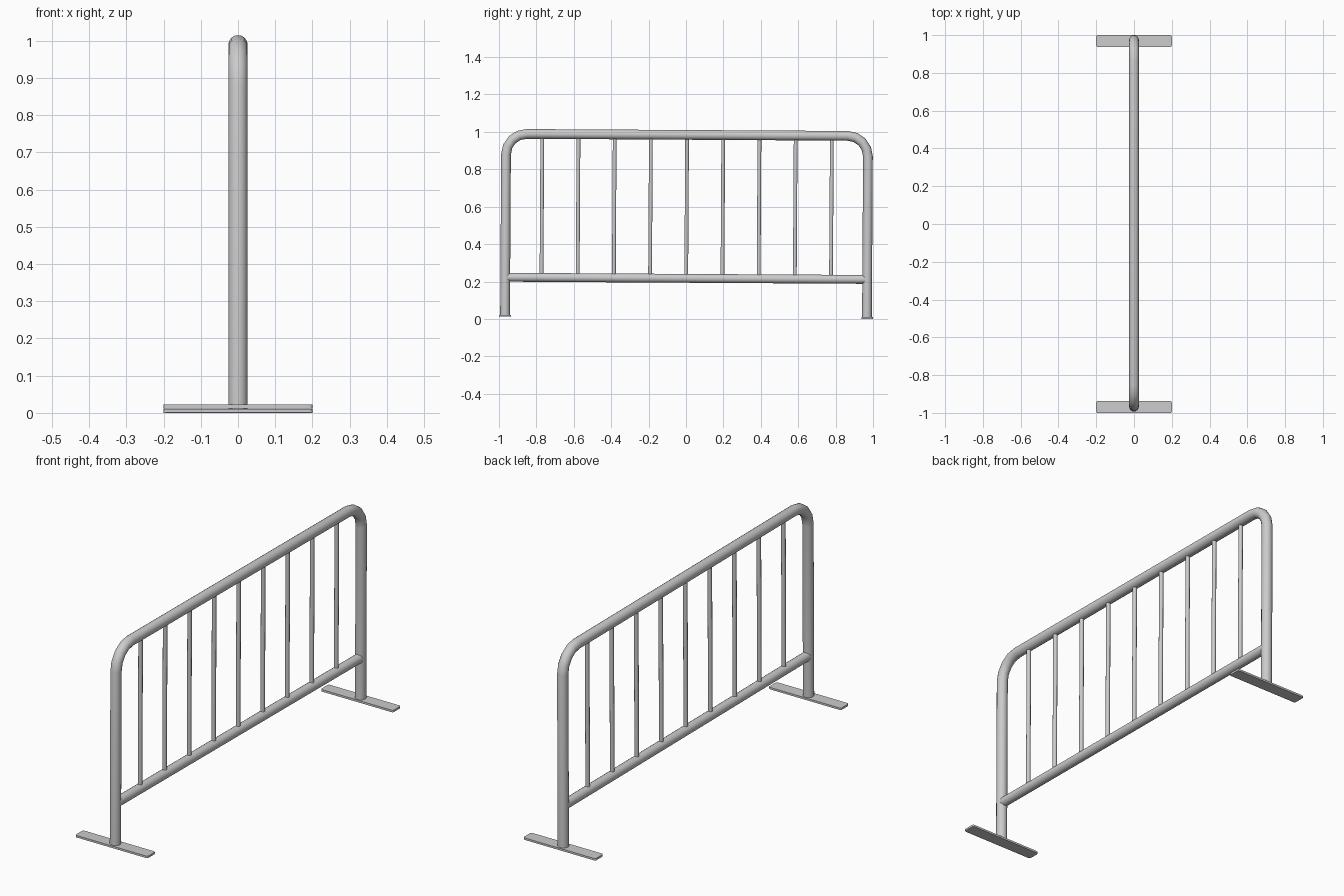
import bpy, bmesh, math
from mathutils import Matrix

if "Cube" in bpy.data.objects:
    bpy.data.objects.remove(bpy.data.objects["Cube"])

# The whole barrier leans very slightly along its length
TILT = Matrix.Translation((0, 0, 0.006)) @ Matrix.Rotation(-0.006, 4, 'X')
POST_Y, TOP_Z, RAIL_Z, BEND = 0.9675, 0.978, 0.211, 0.11


def tube(name, points, radius, res):
    """Round tube along a path of (y, z) points in the x = 0 plane."""
    curve = bpy.data.curves.new(name, 'CURVE')
    curve.dimensions = '3D'
    curve.bevel_depth = radius
    curve.bevel_resolution = res
    curve.use_fill_caps = True
    spline = curve.splines.new('POLY')
    spline.points.add(len(points) - 1)
    for p, (y, z) in zip(spline.points, points):
        p.co = (0, y, z, 1)
    spline.use_smooth = True
    obj = bpy.data.objects.new(name, curve)
    obj.matrix_world = TILT
    bpy.context.collection.objects.link(obj)


def foot(name, y):
    """Flat foot plate with lightly rounded corners."""
    mesh = bpy.data.meshes.new(name)
    bm = bmesh.new()
    bmesh.ops.create_cube(bm, size=1, matrix=Matrix.Translation((0, y, 0.005))
                          @ Matrix.Diagonal((0.4, 0.063, 0.01, 1)))
    upright = [e for e in bm.edges
               if abs(e.verts[0].co.z - e.verts[1].co.z) > 0.005]
    bmesh.ops.bevel(bm, geom=upright, offset=0.008, segments=3,
                    profile=0.5, affect='EDGES')
    bm.to_mesh(mesh)
    bm.free()
    obj = bpy.data.objects.new(name, mesh)
    obj.matrix_world = TILT
    bpy.context.collection.objects.link(obj)


# Outer frame: post, bend, top rail, bend, post
STEPS = 4
bend = [(POST_Y - BEND + BEND * math.cos(a), TOP_Z - BEND + BEND * math.sin(a))
        for a in (i * math.pi / 2 / STEPS for i in range(STEPS + 1))]
half = [(POST_Y, 0.005)] + bend
tube("outer_frame", half + [(-y, z) for y, z in reversed(half)], 0.026, 6)

# Lower rail between the posts
tube("lower_rail", [(-POST_Y, RAIL_Z), (POST_Y, RAIL_Z)], 0.0235, 6)

# Nine upright bars
for i in range(9):
    y = (i - 4) * 0.1935
    tube(f"upright_bar_{i + 1}", [(y, RAIL_Z), (y, TOP_Z)], 0.0105, 3)

# Foot plates
foot("front_foot", -0.9685)
foot("back_foot", 0.9685)
